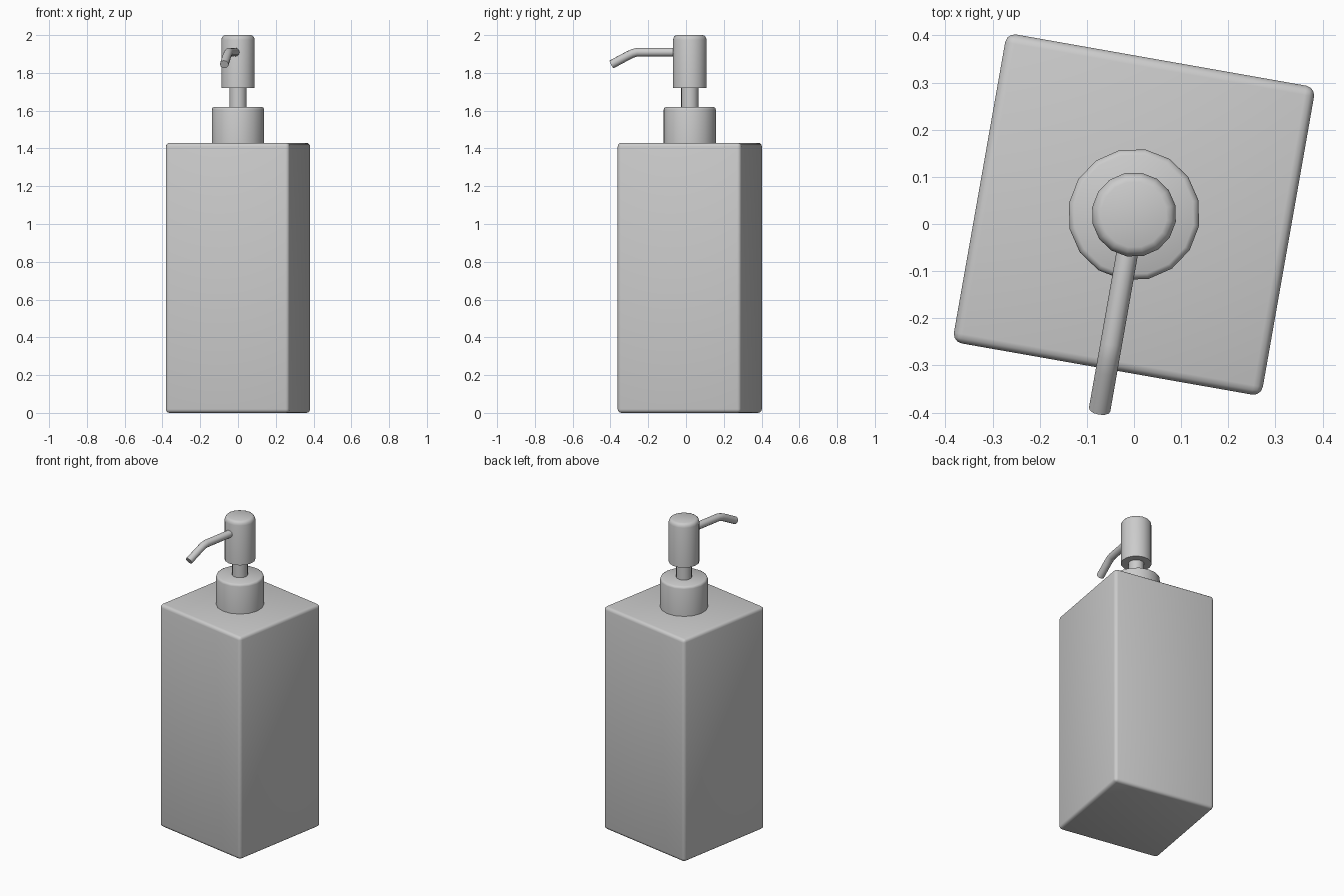
import bpy
import bmesh
import math
from mathutils import Vector, Matrix

if "Cube" in bpy.data.objects:
    bpy.data.objects.remove(bpy.data.objects["Cube"], do_unlink=True)

TURN = Matrix.Rotation(math.radians(-10), 4, 'Z')
CENTRE = Vector((0, 0.02, 0))

grey = bpy.data.materials.new("plain_grey")
grey.use_nodes = True
colour = (0.6, 0.6, 0.6, 1)
grey.diffuse_color = colour
grey.node_tree.nodes["Principled BSDF"].inputs["Base Color"].default_value = colour


def finish(name, bm):
    """Turn the part about the bottle axis and shade it smooth."""
    bmesh.ops.recalc_face_normals(bm, faces=bm.faces)
    bm.transform(Matrix.Translation(CENTRE) @ TURN)
    mesh = bpy.data.meshes.new(name)
    bm.to_mesh(mesh)
    bm.free()
    mesh.materials.append(grey)
    obj = bpy.data.objects.new(name, mesh)
    bpy.context.collection.objects.link(obj)
    bpy.ops.object.select_all(action='DESELECT')
    obj.select_set(True)
    bpy.context.view_layer.objects.active = obj
    bpy.ops.object.shade_smooth_by_angle(angle=math.radians(50))
    return obj


def skin(bm, rings):
    """Join consecutive rings and cap both ends."""
    n = len(rings[0])
    for a, b in zip(rings, rings[1:]):
        for i in range(n):
            j = (i + 1) % n
            bm.faces.new((a[i], a[j], b[j], b[i]))
    bm.faces.new(rings[0])
    bm.faces.new(rings[-1])


def turned(name, profile, sides=16):
    bm = bmesh.new()
    angles = [math.tau * i / sides for i in range(sides)]
    skin(bm, [[bm.verts.new((r * math.cos(a), r * math.sin(a), z)) for a in angles]
              for r, z in profile])
    return finish(name, bm)


# Square bottle with softly rounded edges
bm = bmesh.new()
bmesh.ops.create_cube(bm, size=1)
bm.transform(Matrix.Translation((0, 0, 0.715)) @ Matrix.Diagonal((0.665, 0.665, 1.43, 1)))
bmesh.ops.bevel(bm, geom=bm.edges[:], offset=0.02, segments=3, profile=0.5, affect='EDGES')
finish("bottle", bm)

# Collar, stem and pump head
turned("collar", [(0.14, 1.42), (0.14, 1.605), (0.137, 1.615), (0.128, 1.62)])
turned("stem", [(0.046, 1.6), (0.046, 1.76)])
turned("pump_head", [(0.09, 1.72), (0.09, 1.975), (0.087, 1.987), (0.08, 1.996), (0.07, 2.0)])

# Bent spout: rings stay square to the path
path = [Vector(p) for p in ((0, -0.05, 1.91), (0, -0.28, 1.91), (0, -0.305, 1.904),
                            (0, -0.335, 1.89), (0, -0.42, 1.845))]
bm = bmesh.new()
rings = []
for i, p in enumerate(path):
    along = (path[min(i + 1, len(path) - 1)] - path[max(i - 1, 0)]).normalized()
    up = along.cross(Vector((1, 0, 0)))
    rings.append([bm.verts.new(p + 0.023 * (Vector((math.cos(a), 0, 0)) + up * math.sin(a)))
                  for a in (math.tau * k / 12 for k in range(12))])
skin(bm, rings)
finish("spout", bm)
